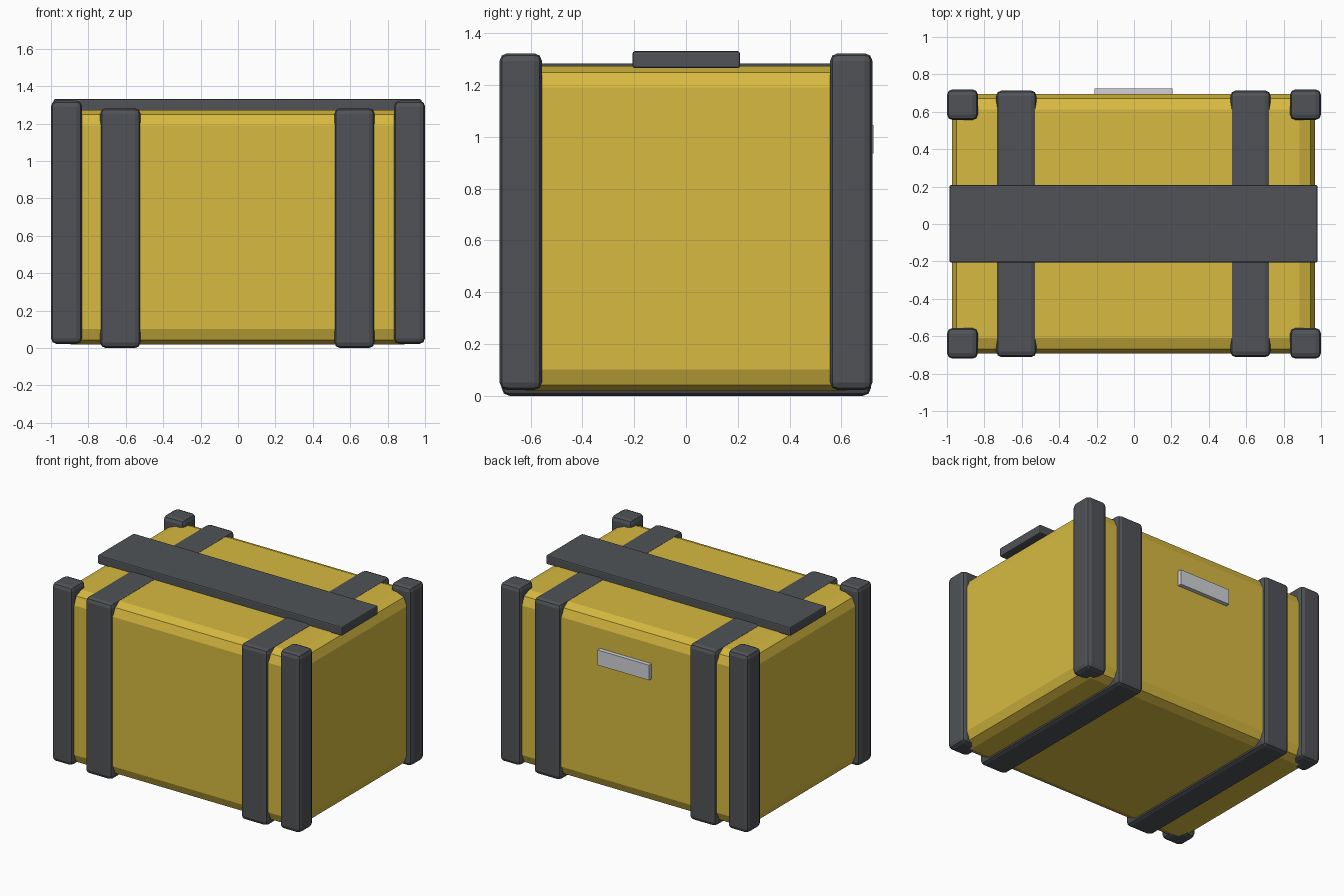
import bpy
import bmesh
from mathutils import Vector

cube = bpy.data.objects.get("Cube")
if cube:
    bpy.data.objects.remove(cube, do_unlink=True)


def make_material(name, colour):
    mat = bpy.data.materials.new(name)
    mat.use_nodes = True
    rgba = (*colour, 1.0)
    mat.diffuse_color = rgba
    mat.node_tree.nodes["Principled BSDF"].inputs["Base Color"].default_value = rgba
    return mat


gold = make_material("gold_paint", (0.68, 0.49, 0.052))
iron = make_material("dark_iron", (0.08, 0.086, 0.095))
silver = make_material("silver_metal", (0.63, 0.65, 0.69))


def block(name, low, high, mat, bevel=0.0, segments=2):
    """Flat-shaded box between two corners, with rounded edges."""
    low, high = Vector(low), Vector(high)
    mesh = bpy.data.meshes.new(name)
    bm = bmesh.new()
    bmesh.ops.create_cube(bm, size=1.0)
    bmesh.ops.scale(bm, vec=high - low, verts=bm.verts)
    if bevel:
        bmesh.ops.bevel(bm, geom=bm.edges[:], offset=bevel, segments=segments,
                        profile=0.5, affect='EDGES', clamp_overlap=True)
    bm.to_mesh(mesh)
    bm.free()
    mesh.materials.append(mat)
    obj = bpy.data.objects.new(name, mesh)
    obj.location = (low + high) / 2
    bpy.context.collection.objects.link(obj)
    return obj


# Crate body
block("crate_body", (-0.974, -0.692, 0.018), (0.969, 0.694, 1.272), gold, 0.083)

# Corner posts
for side, sx in (("left", 1), ("right", -1)):
    for end, sy in (("front", -1), ("back", 1)):
        x, y = sx * 0.917, sy * 0.638
        block(f"{end}_{side}_post", (x - 0.083, y - 0.082, 0.022),
              (x + 0.083, y + 0.082, 1.322), iron, 0.03)

# Straps wrapped around the body
for side, sx in (("left", 1), ("right", -1)):
    x = sx * 0.626 - 0.003
    block(f"{side}_strap", (x - 0.108, -0.712, 0.0),
          (x + 0.108, 0.714, 1.282), iron, 0.03)

# Plank across the lid
block("lid_plank", (-0.986, -0.206, 1.265), (0.981, 0.208, 1.33), iron, 0.008)

# Label plate on the back
block("back_plate", (-0.21, 0.685, 0.935), (0.205, 0.724, 1.045), silver)
